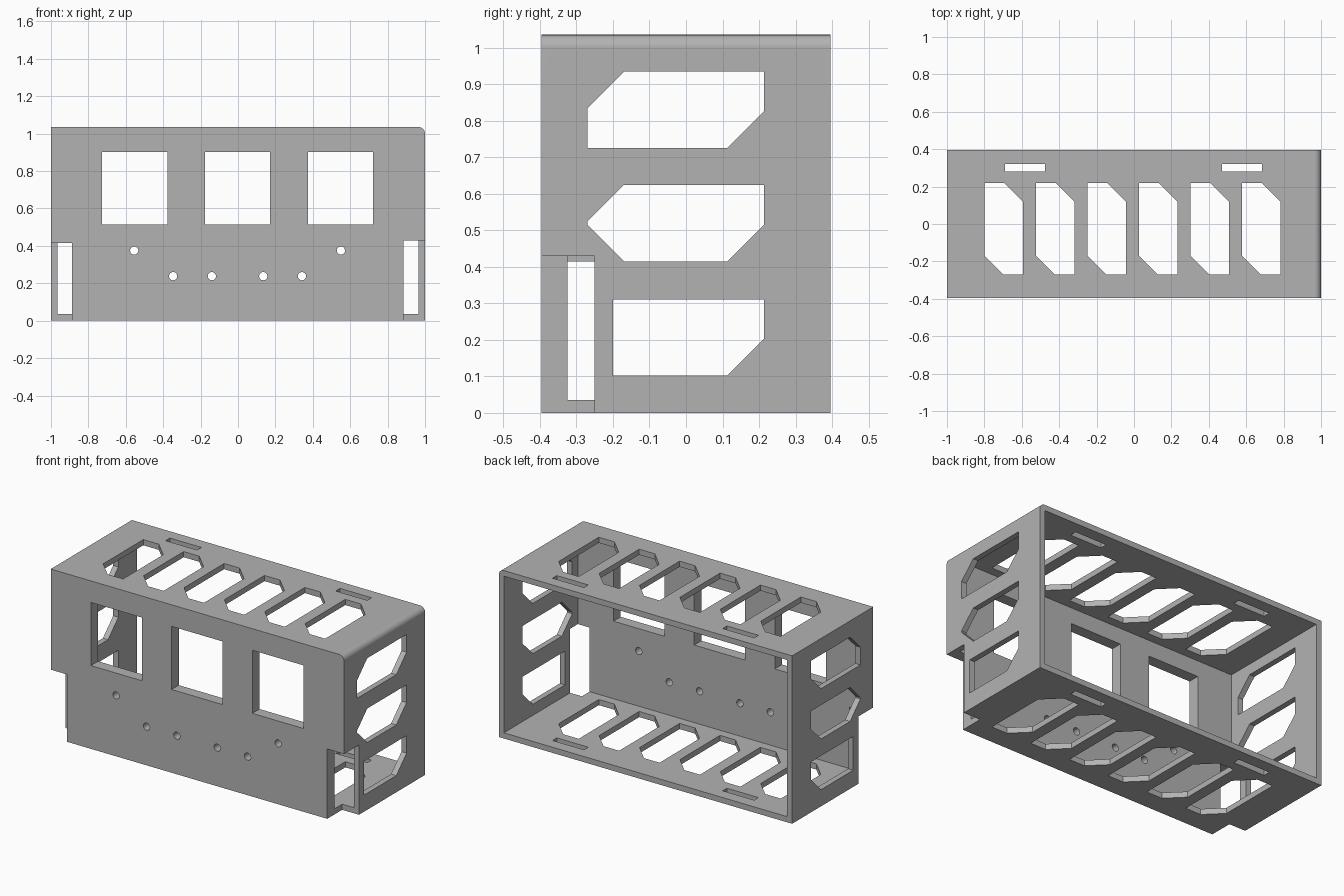
import bpy, bmesh, math

default = bpy.data.objects.get("Cube")
if default:
    bpy.data.objects.remove(default, do_unlink=True)

W, D, H = 1.0, 0.395, 1.035      # half width, half depth, height
T, FRONT = 0.035, 0.07           # wall and front panel thickness

grey = bpy.data.materials.new("plain_grey")
grey.use_nodes = True
colour = (0.45, 0.45, 0.45, 1)
grey.diffuse_color = colour
grey.node_tree.nodes["Principled BSDF"].inputs["Base Color"].default_value = colour


def rect(a0, a1, b0, b1):
    return [(a0, b0), (a1, b0), (a1, b1), (a0, b1)]


def circle(a, b, r, n=24):
    return [(a + r * math.cos(2 * math.pi * i / n), b + r * math.sin(2 * math.pi * i / n))
            for i in range(n)]


def chamfered(a0, a1, b0, b1, corners, c=0.1):
    """Rectangle with the listed corners cut (0 low-left, then anticlockwise)."""
    steps = [((0, c), (c, 0)), ((-c, 0), (0, c)), ((0, -c), (-c, 0)), ((c, 0), (0, -c))]
    out = []
    for i, (a, b) in enumerate(rect(a0, a1, b0, b1)):
        if i in corners:
            out += [(a + da, b + db) for da, db in steps[i]]
        else:
            out.append((a, b))
    return out


def prisms(name, profiles, axis, lo, hi):
    """One object holding each 2D profile extruded along an axis."""
    place = {"x": lambda a, b, h: (h, a, b),
             "y": lambda a, b, h: (a, h, b),
             "z": lambda a, b, h: (a, b, h)}[axis]
    bm = bmesh.new()
    for pts in profiles:
        low = [bm.verts.new(place(a, b, lo)) for a, b in pts]
        high = [bm.verts.new(place(a, b, hi)) for a, b in pts]
        bm.faces.new(low)
        bm.faces.new(high)
        for i in range(len(pts)):
            j = (i + 1) % len(pts)
            bm.faces.new((low[i], low[j], high[j], high[i]))
    bmesh.ops.recalc_face_normals(bm, faces=bm.faces)
    mesh = bpy.data.meshes.new(name)
    bm.to_mesh(mesh)
    bm.free()
    mesh.materials.append(grey)
    ob = bpy.data.objects.new(name, mesh)
    bpy.context.collection.objects.link(ob)
    return ob


# Outer block, with one long upper edge rounded
r = 0.035
arc = [(W - r + r * math.cos(t), H - r + r * math.sin(t))
       for t in (math.pi / 2 * i / 8 for i in range(9))]
case = prisms("open_back_case", [[(-W, 0), (W, 0)] + arc + [(-W, H)]], "y", -D, D)
bpy.context.view_layer.objects.active = case
case.select_set(True)


def cut(*args):
    cutter = prisms(*args)
    cutter.hide_render = True
    mod = case.modifiers.new(cutter.name, "BOOLEAN")
    mod.operation = "DIFFERENCE"
    mod.solver = "EXACT"
    mod.object = cutter
    bpy.ops.object.modifier_apply(modifier=mod.name)
    bpy.data.objects.remove(cutter, do_unlink=True)


# Hollow interior, open at the back
cut("cavity", [rect(-W + T, W - T, T, H - T)], "y", -D + FRONT, D + 0.2)

# Notches at the lower front corners
cut("left_notch", [rect(0.885, 1.2, -0.6, -0.25)], "z", -0.2, 0.43)
cut("right_notch", [rect(-1.2, -0.888, -0.6, -0.25)], "z", -0.2, 0.415)

# Vents and strap slots through the top and the floor
vents = [chamfered(-0.8 + 0.2755 * i, -0.594 + 0.2755 * i, -0.27, 0.22, (0, 2))
         for i in range(6)]
slots = [rect(x, x + 0.215, 0.28, 0.322) for x in (-0.69, 0.47)]
cut("top_and_floor_vents", vents + slots, "z", -0.2, H + 0.2)

# Vents through both sides
cut("side_vents", [chamfered(-0.2, 0.213, 0.103, 0.311, (1,)),
                   chamfered(-0.27, 0.213, 0.415, 0.624, (0, 1, 3)),
                   chamfered(-0.27, 0.213, 0.725, 0.934, (1, 3))], "x", -1.2, 1.2)

# Square windows and screw holes in the front panel
windows = [rect(x - 0.174, x + 0.174, 0.513, 0.902) for x in (-0.552, -0.002, 0.548)]
holes = [circle(x, 0.375, 0.022) for x in (-0.555, 0.55)]
holes += [circle(x, 0.238, 0.022) for x in (-0.347, -0.14, 0.135, 0.342)]
cut("front_openings", windows + holes, "y", -D - 0.2, -0.25)

# Smooth the rounded edge and screw holes, keep everything else crisp
bpy.ops.object.shade_smooth_by_angle(angle=math.radians(30))
weighted = case.modifiers.new("flat_panels", "WEIGHTED_NORMAL")
weighted.keep_sharp = True
